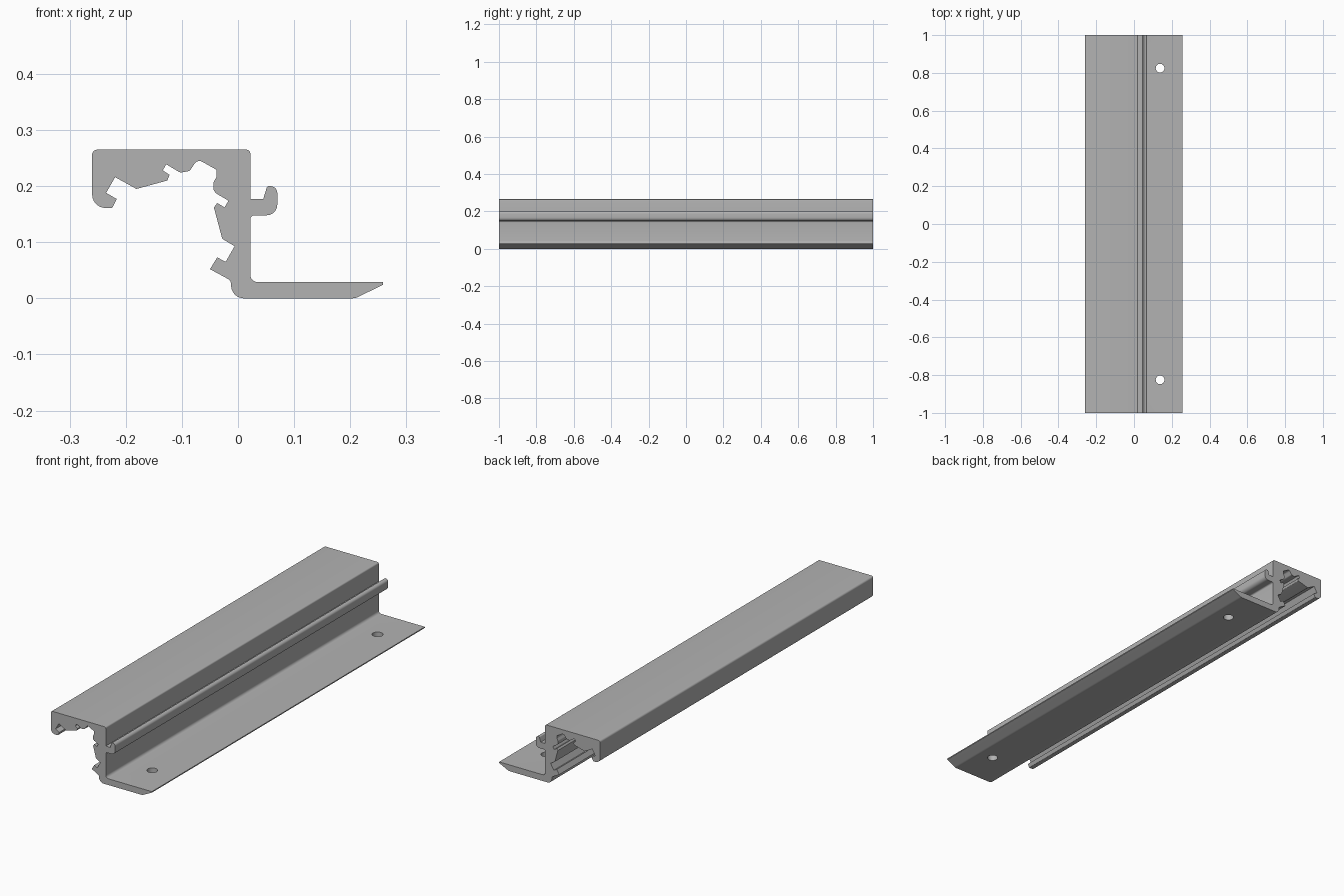
import bpy
import bmesh
import math
from mathutils import Vector

LENGTH = 2.0
UNIT = 0.001  # profile points are given in thousandths

cube = bpy.data.objects.get("Cube")
if cube:
    bpy.data.objects.remove(cube, do_unlink=True)

# Bare metal material
metal = bpy.data.materials.new("aluminium grey")
metal.use_nodes = True
grey = (0.45, 0.45, 0.45, 1.0)
metal.diffuse_color = grey
metal.node_tree.nodes["Principled BSDF"].inputs["Base Color"].default_value = grey


def rounded(corners, steps=6):
    """Turn (x, z[, radius]) corners into an outline with true arc fillets."""
    outline = []
    count = len(corners)
    for i, corner in enumerate(corners):
        point = Vector(corner[:2]) * UNIT
        if len(corner) == 2:
            outline.append(point)
            continue
        radius = corner[2] * UNIT
        before = (Vector(corners[i - 1][:2]) * UNIT - point).normalized()
        after = (Vector(corners[(i + 1) % count][:2]) * UNIT - point).normalized()
        half = before.angle(after) / 2
        reach = radius / math.tan(half)
        centre = point + (before + after).normalized() * (radius / math.sin(half))
        start = (point + before * reach - centre).normalized()
        end = (point + after * reach - centre).normalized()
        for step in range(steps + 1):
            outline.append(centre + start.slerp(end, step / steps) * radius)
    return outline


def add_object(name, bm):
    bmesh.ops.recalc_face_normals(bm, faces=bm.faces)
    mesh = bpy.data.meshes.new(name)
    bm.to_mesh(mesh)
    bm.free()
    mesh.materials.append(metal)
    obj = bpy.data.objects.new(name, mesh)
    bpy.context.scene.collection.objects.link(obj)
    return obj


def extrude_profile(name, outline):
    """Closed solid with the outline at both ends of the y axis."""
    bm = bmesh.new()
    front, back = [[bm.verts.new((p.x, y, p.y)) for p in outline]
                   for y in (-LENGTH / 2, LENGTH / 2)]
    bm.faces.new(front)
    bm.faces.new(reversed(back))
    for i in range(len(outline)):
        bm.faces.new((front[i - 1], back[i - 1], back[i], front[i]))
    return add_object(name, bm)


# Cross-section, clockwise from the top left corner
cap = [(-260, 265, 9), (22, 265, 7)]
side_hook = [(22, 177), (45, 177), (52, 200, 4), (70, 200, 12),
             (70, 148, 19), (22, 148, 7)]
flange = [(22, 29, 13), (258, 29), (258, 24), (209, 0, 30), (-11, 0, 23)]
lower_clip = [(-13, 32, 9), (-50, 52), (-37, 73), (-22, 65), (-6, 93)]
wall_rib = [(-28, 106), (-43, 162), (-37, 170), (-24, 162), (-17, 174)]
inner_corner = [(-44, 190, 14), (-44, 206, 8), (-38, 217, 4), (-38, 229, 5),
                (-72, 248, 10), (-86, 227, 8), (-103, 224, 10)]
ceiling_rib = [(-128, 239), (-134, 228), (-122, 220), (-126, 210, 3), (-181, 195)]
front_clip = [(-219, 216), (-235, 188), (-216, 177), (-224, 161, 3), (-260, 161, 24)]

profile = (cap + side_hook + flange + lower_clip + wall_rib
           + inner_corner + ceiling_rib + front_clip)
rail = extrude_profile("extruded_rail", rounded(profile))

# Two screw holes through the flange
cutters = []
for label, side in (("front", -1), ("back", 1)):
    bm = bmesh.new()
    bmesh.ops.create_cone(bm, cap_ends=True, segments=32,
                          radius1=0.023, radius2=0.023, depth=0.1)
    cutter = add_object(label + "_hole_cutter", bm)
    cutter.location = (0.138, side * 0.825, 0.015)
    cutter.hide_render = True
    cutters.append(cutter)
    cut = rail.modifiers.new(label + "_screw_hole", "BOOLEAN")
    cut.operation = "DIFFERENCE"
    cut.solver = "EXACT"
    cut.object = cutter

# Bake the holes, then smooth the fillets and keep the edges sharp
bpy.ops.object.select_all(action="DESELECT")
rail.select_set(True)
bpy.context.view_layer.objects.active = rail
for modifier in list(rail.modifiers):
    bpy.ops.object.modifier_apply(modifier=modifier.name)
for cutter in cutters:
    bpy.data.objects.remove(cutter, do_unlink=True)
bpy.ops.object.shade_smooth_by_angle(angle=math.radians(25))
